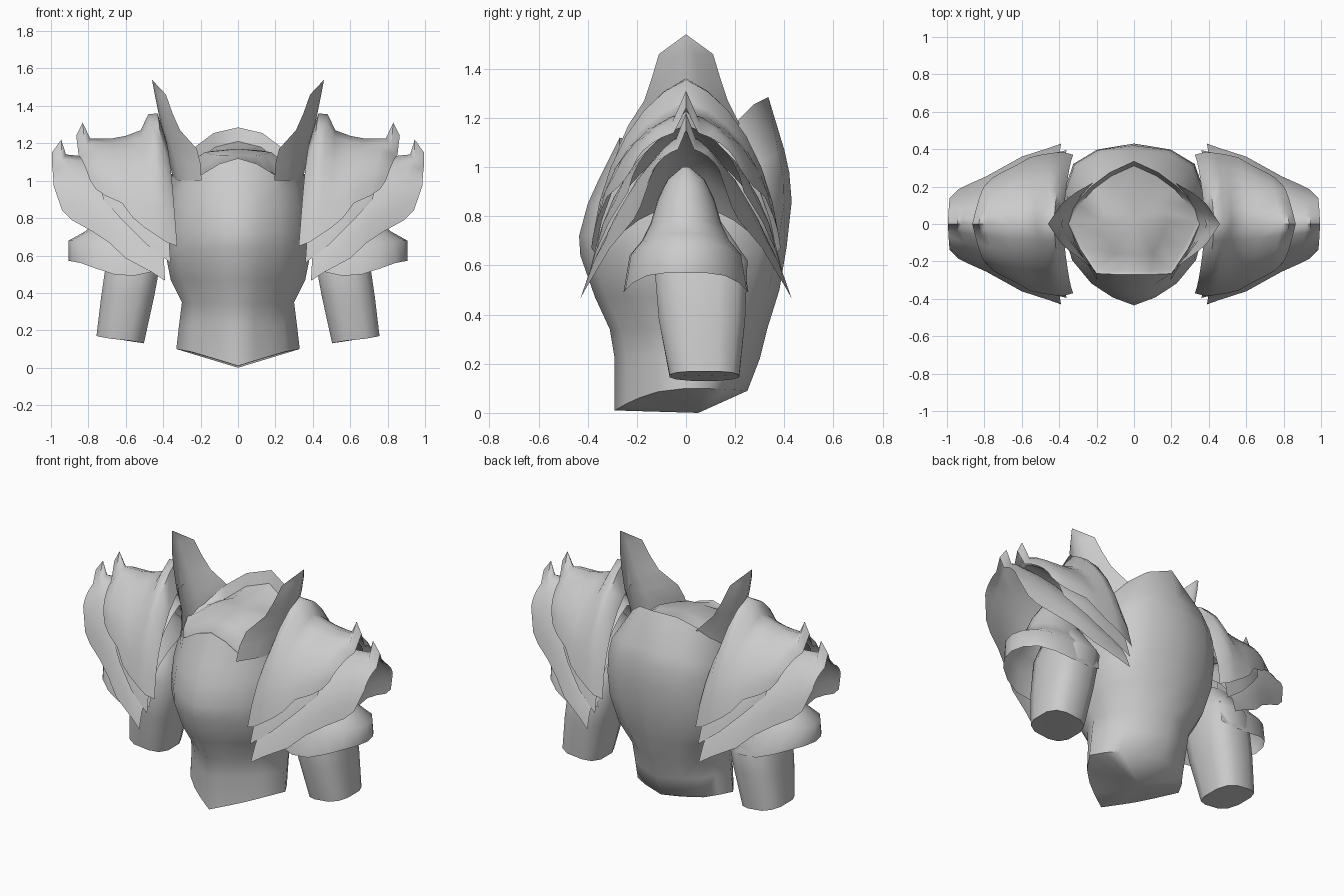
import bpy, bmesh, math

if "Cube" in bpy.data.objects:
    bpy.data.objects.remove(bpy.data.objects["Cube"])

steel = bpy.data.materials.new("grey_steel")
steel.diffuse_color = (0.6, 0.6, 0.6, 1)
steel.use_nodes = True
steel.node_tree.nodes["Principled BSDF"].inputs["Base Color"].default_value = steel.diffuse_color


def loft(name, rows, closed=False, mirror=False, cap_start=None, cap_end=None, angle=60):
    """Skin a list of equal-length point rows; optional centre points close the ends."""
    bm = bmesh.new()
    grid = [[bm.verts.new(p) for p in row] for row in rows]
    n = len(grid[0])
    span = n if closed else n - 1
    for a, b in zip(grid, grid[1:]):
        for i in range(span):
            j = (i + 1) % n
            bm.faces.new((a[i], a[j], b[j], b[i]))
    for row, tip in ((grid[0], cap_start), (grid[-1], cap_end)):
        if tip:
            c = bm.verts.new(tip)
            for i in range(span):
                bm.faces.new((row[i], row[(i + 1) % n], c))
    bmesh.ops.remove_doubles(bm, verts=bm.verts, dist=0.001)
    bmesh.ops.recalc_face_normals(bm, faces=bm.faces)
    me = bpy.data.meshes.new(name)
    bm.to_mesh(me)
    bm.free()
    me.materials.append(steel)
    ob = bpy.data.objects.new(name, me)
    bpy.context.collection.objects.link(ob)
    bpy.ops.object.select_all(action='DESELECT')
    ob.select_set(True)
    bpy.context.view_layer.objects.active = ob
    bpy.ops.object.shade_smooth_by_angle(angle=math.radians(angle))
    if mirror:
        ob.modifiers.new("Mirror", 'MIRROR')
    return ob


# Breastplate: stacked rings, diamond-like at the hem, pointed front and rounded back above
half = [(0, -1), (.3, -.91), (.6, -.74), (.87, -.45), (1, 0), (1, .38), (.86, .76), (.52, .94), (0, 1)]


def both_sides(pts):
    return pts + [(-p[0], *p[1:]) for p in pts[-2:0:-1]]


def torso_ring(hw, yf, yb, zf, zs, zb, diamond=0):
    pts = []
    for fx, fy in half:
        k = 1 - diamond + diamond / (abs(fx) + abs(fy))
        fx, fy = fx * k, fy * k
        pts.append((fx * hw, fy * (yb if fy > 0 else -yf),
                    zs + ((zb if fy > 0 else zf) - zs) * fy * fy))
    return both_sides(pts)


torso = [torso_ring(*r) for r in (
    (.33, -.29, .25, .01, .10, .09, .5),
    (.315, -.29, .30, .22, .23, .22, .45),
    (.30, -.31, .33, .34, .35, .34, .35),
    (.36, -.37, .38, .47, .47, .50, .2),
    (.39, -.43, .41, .64, .62, .68, .1),
    (.385, -.435, .43, .72, .74, .86, .05),
    (.37, -.40, .42, .85, .87, .98),
    (.355, -.355, .40, .95, .95, 1.07))]
# Diamond neck opening with a raised back collar and an inner lip
rim = [(0, -.27, 1.12), (.1, -.27, 1.09), (.2, -.265, 1.03), (.29, -.13, 1.02), (.36, .02, 1.03),
       (.31, .11, 1.08), (.23, .20, 1.18), (.13, .275, 1.255), (0, .335, 1.285)]
lip = [(x * .94, y * .93, z - (.075 if y > .15 else .005)) for x, y, z in rim]
inner = [(x * .5, y * .6, 1.15 + .06 * y) for x, y, z in rim]
torso += [both_sides(r) for r in (rim, lip, inner)]
loft("breastplate", torso, True, cap_start=(0, .05, 0), cap_end=(0, .03, 1.17))

# Collar wings: upright pointed sheets either side of the neck
wing = []
for z, x_mid, x_edge, y_front, y_back in (
        (1.00, .345, .195, -.30, .26), (1.09, .365, .20, -.27, .24), (1.17, .385, .22, -.235, .22),
        (1.27, .405, .31, -.17, .17), (1.36, .425, .35, -.14, .14),
        (1.46, .445, .385, -.11, .11), (1.54, .46, .46, 0, 0)):
    row = []
    for k in range(-3, 4):
        t = k / 3
        row.append((x_mid + (x_edge - x_mid) * abs(t) ** 1.4, abs(t) * (y_front if t < 0 else y_back), z))
    wing.append(row)
loft("collar_wing", wing, mirror=True)


# Shoulder plates: arched sheets running outward, rim rising toward the tip
def arch(xt, zt, xb, yb, zb, spike=0, gable=.3):
    pts = []
    for k in range(-6, 7):
        s = abs(k) / 6
        a = s * math.pi / 2
        y = yb * ((1 - gable) * math.sin(a) + gable * s)
        z = zt - (zt - zb) * ((1 - gable) * (1 - math.cos(a)) + gable * s)
        pts.append((xt + (xb - xt) * s, math.copysign(y, k), z + (spike if k == 0 else 0)))
    return pts


loft("upper_shoulder_plate", [arch(*s) for s in (
    (.385, 1.22, .325, .37, .65), (.43, 1.36, .38, .385, .67), (.48, 1.355, .44, .38, .71),
    (.52, 1.27, .50, .37, .75), (.60, 1.24, .56, .355, .80), (.68, 1.225, .62, .32, .88),
    (.79, 1.225, .71, .275, .92), (.83, 1.20, .76, .245, .955, .11),
    (.865, 1.15, .79, .215, 1.0, .09))], mirror=True)

# Lower plate: its ridge sinks toward the body, closing off the hollow behind the rim
loft("lower_shoulder_plate", [arch(*s) for s in (
    (.42, .86, .39, .43, .465), (.50, .97, .46, .405, .51), (.60, 1.05, .60, .36, .585),
    (.72, 1.10, .69, .31, .67), (.82, 1.13, .79, .255, .735), (.92, 1.14, .89, .21, .79),
    (.945, 1.13, .94, .185, .84, .09), (.995, 1.08, .985, .14, .97, .07))], mirror=True)

# Middle plate tucked between the two, seen at the open underside
loft("middle_shoulder_plate", [arch(*s) for s in (
    (.41, 1.08, .36, .395, .56), (.52, 1.14, .49, .365, .66),
    (.66, 1.16, .61, .31, .78), (.80, 1.17, .72, .235, .90))], mirror=True)

# Arm guard: small dome flaring into a cuff over the upper arm
cuff = []
for rx, ry, z, drop in ((.02, .015, 1.0, 0), (.09, .075, .95, 0), (.145, .115, .87, 0),
                        (.185, .145, .78, .01), (.23, .18, .73, .03),
                        (.32, .23, .68, .04), (.32, .255, .57, .08)):
    row = []
    for k in range(-6, 7):
        a = math.radians(19 * k)
        row.append((.585 + rx * math.cos(a), ry * math.sin(a), z - drop * math.sin(a) ** 4))
    cuff.append(row)
loft("arm_guard", cuff, mirror=True)

# Upper arm: rounded tapering tube with a closed lower end
arm = []
for cx, cy, hx, hy, z in ((.55, .03, .08, .10, .80), (.55, .06, .15, .195, .62),
                          (.59, .065, .145, .18, .38), (.63, .075, .13, .145, .15)):
    row = []
    for k in range(12):
        a = math.tau * (k + .5) / 12
        c, s = math.cos(a), math.sin(a)
        row.append((cx + hx * math.copysign(abs(c) ** .7, c),
                    cy + hy * math.copysign(abs(s) ** .7, s),
                    z + (.02 * c if z < .2 else 0)))
    arm.append(row)
loft("upper_arm", arm, True, mirror=True, cap_start=(.55, .03, .84), cap_end=(.63, .08, .15))
